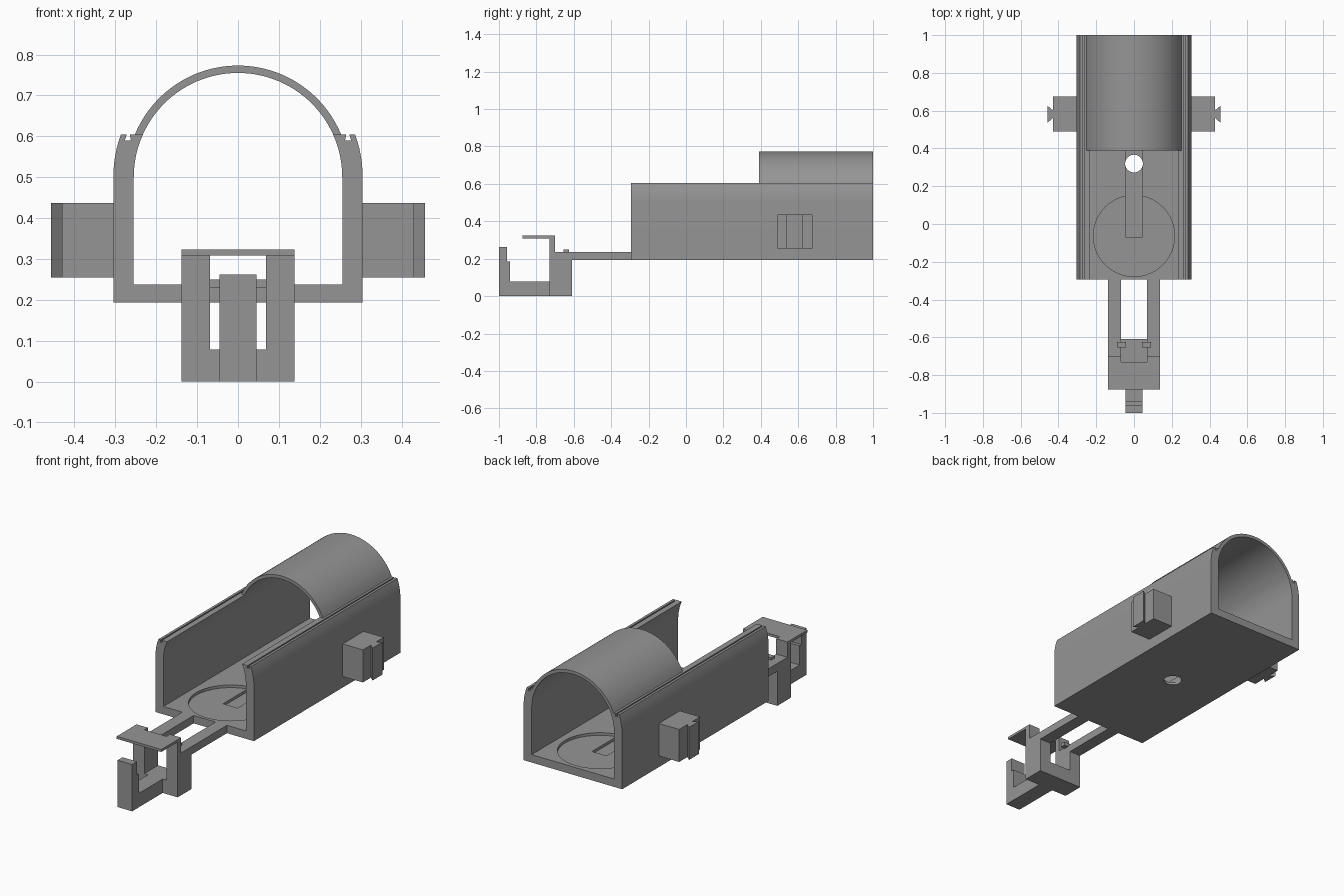
import bpy, bmesh, math

if "Cube" in bpy.data.objects:
    bpy.data.objects.remove(bpy.data.objects["Cube"])

grey = bpy.data.materials.new("plastic grey")
grey.diffuse_color = (0.3, 0.3, 0.3, 1)
grey.use_nodes = True
grey.node_tree.nodes["Principled BSDF"].inputs["Base Color"].default_value = grey.diffuse_color


def prism(name, pts, lo, hi, axis="y", smooth=False):
    """Extrude a 2D profile: (x, z) along y, (y, z) along x, or (x, y) along z."""
    place = {"y": lambda a, b, t: (a, t, b),
             "x": lambda a, b, t: (t, a, b),
             "z": lambda a, b, t: (a, b, t)}[axis]
    bm = bmesh.new()
    near = [bm.verts.new(place(a, b, lo)) for a, b in pts]
    far = [bm.verts.new(place(a, b, hi)) for a, b in pts]
    bm.faces.new(near)
    bm.faces.new(far[::-1])
    n = len(pts)
    for i in range(n):
        j = (i + 1) % n
        bm.faces.new((near[i], far[i], far[j], near[j]))
    bmesh.ops.recalc_face_normals(bm, faces=bm.faces)
    me = bpy.data.meshes.new(name)
    bm.to_mesh(me)
    bm.free()
    me.materials.append(grey)
    ob = bpy.data.objects.new(name, me)
    bpy.context.collection.objects.link(ob)
    if smooth:
        activate(ob)
        bpy.ops.object.shade_smooth_by_angle(angle=math.radians(30))
    return ob


def activate(ob):
    bpy.ops.object.select_all(action="DESELECT")
    ob.select_set(True)
    bpy.context.view_layer.objects.active = ob


def box(name, x0, x1, y0, y1, z0, z1):
    return prism(name, [(x0, y0), (x1, y0), (x1, y1), (x0, y1)], z0, z1, "z")


def arc(r, a0, a1, n, cx=0.0, cy=0.0):
    return [(cx + r * math.cos(a0 + (a1 - a0) * i / n),
             cy + r * math.sin(a0 + (a1 - a0) * i / n)) for i in range(n + 1)]


def cut(ob, cutter):
    activate(ob)
    mod = ob.modifiers.new("cut", "BOOLEAN")
    mod.operation = "DIFFERENCE"
    mod.solver = "EXACT"
    mod.object = cutter
    bpy.ops.object.modifier_apply(modifier=mod.name)
    bpy.data.objects.remove(cutter)


def mirror_pts(pts):
    return pts + [(-x, z) for x, z in reversed(pts)]


# Main dimensions
FLOOR, BOTTOM, RIM, SPRING = 0.237, 0.193, 0.605, 0.5
R_IN, R_ARCH, R_OUT = 0.255, 0.273, 0.305
FRONT, BACK = -0.295, 1.0


def rim_angle(r):
    return math.asin((RIM - SPRING) / r)


# Trough: floor and side walls curving inward, with a dovetail groove in each rim
half = [(R_OUT, BOTTOM)]
half += arc(R_OUT, 0, rim_angle(R_OUT), 6, 0, SPRING)
half += [(0.272, RIM), (0.277, 0.59), (0.262, 0.59), (0.265, RIM)]
half += arc(R_IN, rim_angle(R_IN), 0, 6, 0, SPRING)
half += [(R_IN, FLOOR)]
body = prism("trough_body", mirror_pts(half), FRONT, BACK)

# Two round floor recesses joined by a deeper slot with a drain hole
for yc in (-0.063, 0.762):
    cut(body, prism("recess_cutter", arc(0.215, 0, math.tau, 64, 0, yc)[:-1],
                    FLOOR - 0.015, FLOOR + 0.02, "z"))
cut(body, box("slot_cutter", -0.045, 0.045, -0.068, 0.767, FLOOR - 0.03, FLOOR + 0.03))
cut(body, prism("hole_cutter", arc(0.047, 0, math.tau, 32, 0, 0.32)[:-1],
                BOTTOM - 0.05, FLOOR + 0.05, "z"))
activate(body)
bpy.ops.object.shade_smooth_by_angle(angle=math.radians(30))

# Arched roof over the rear half
a_out, a_in = rim_angle(R_ARCH), rim_angle(R_IN)
roof = arc(R_ARCH, a_out, math.pi - a_out, 40, 0, SPRING)
roof += arc(R_IN, math.pi - a_in, a_in, 40, 0, SPRING)
prism("arched_roof", roof, 0.39, BACK, smooth=True)

# Side lugs with dovetail tips
lug = [(0.3, 0.49), (0.43, 0.49), (0.43, 0.56), (0.457, 0.537),
       (0.457, 0.625), (0.43, 0.603), (0.43, 0.675), (0.3, 0.675)]
for side, s in (("right", 1), ("left", -1)):
    prism(side + "_lug", [(s * x, y) for x, y in lug], 0.255, 0.437, "z")

    # Rail, post and small catch on each side of the tail
    x0, x1 = sorted((s * 0.068, s * 0.138))
    post = [(-0.73, 0), (-0.61, 0), (-0.61, BOTTOM), (FRONT, BOTTOM),
            (FRONT, FLOOR), (-0.70, FLOOR), (-0.70, 0.323), (-0.73, 0.323)]
    prism(side + "_rail_and_post", post, x0, x1, "x")
    c0, c1 = sorted((s * 0.042, s * 0.09))
    box(side + "_catch", c0, c1, -0.655, -0.625, 0.23, 0.25)

# Tail: crosspiece between the posts, top plate, and hooked arm
box("tail_crosspiece", -0.068, 0.068, -0.73, -0.61, 0, 0.078)
box("tail_top_plate", -0.138, 0.138, -0.875, -0.73, 0.309, 0.323)
hook = [(-0.73, 0), (-0.73, 0.078), (-0.94, 0.078), (-0.94, 0.185),
        (-0.957, 0.185), (-0.957, 0.262), (-1.0, 0.262), (-1.0, 0)]
prism("hooked_arm", hook, -0.045, 0.045, "x")
